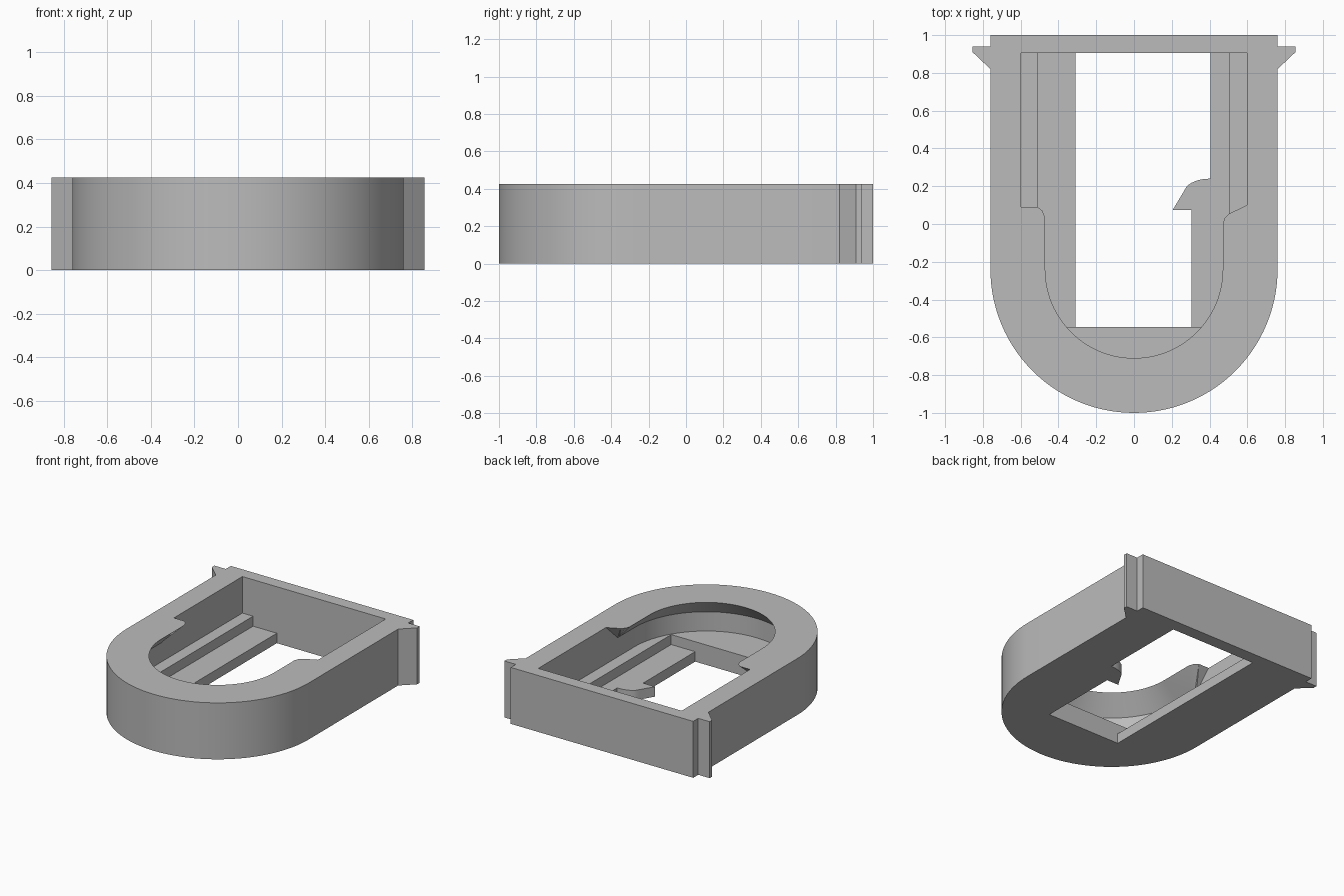
import bpy
import bmesh
from math import pi, cos, sin

if "Cube" in bpy.data.objects:
    bpy.data.objects.remove(bpy.data.objects["Cube"], do_unlink=True)

HEIGHT = 0.425
ARC_Y = -0.24      # centre of the rounded front
BACK = 0.905       # inner face of the back wall
WIDE = 0.597       # half width of the undercut groove
SEGMENTS = 56

grey = bpy.data.materials.new("grey_plastic")
grey.use_nodes = True
colour = (0.5, 0.5, 0.5, 1)
grey.diffuse_color = colour
grey.node_tree.nodes["Principled BSDF"].inputs["Base Color"].default_value = colour


def front_arc(radius):
    """Half circle from the -x side round the front to the +x side."""
    return [(-radius * cos(pi * i / SEGMENTS), ARC_Y - radius * sin(pi * i / SEGMENTS))
            for i in range(SEGMENTS + 1)]


def loft(name, rings):
    """Closed solid through (z, outline) rings of equal length."""
    bm = bmesh.new()
    loops = [[bm.verts.new((x, y, z)) for x, y in outline] for z, outline in rings]
    n = len(loops[0])
    bm.faces.new(loops[0][::-1])
    bm.faces.new(loops[-1])
    for low, high in zip(loops, loops[1:]):
        for i in range(n):
            j = (i + 1) % n
            bm.faces.new((low[i], low[j], high[j], high[i]))
    if len(rings) > 2:
        bmesh.ops.triangulate(bm, faces=bm.faces[:])
    bmesh.ops.recalc_face_normals(bm, faces=bm.faces[:])
    mesh = bpy.data.meshes.new(name)
    bm.to_mesh(mesh)
    bm.free()
    mesh.materials.append(grey)
    obj = bpy.data.objects.new(name, mesh)
    bpy.context.collection.objects.link(obj)
    return obj


def cut(target, cutter):
    bpy.context.view_layer.objects.active = target
    mod = target.modifiers.new("cut", 'BOOLEAN')
    mod.operation = 'DIFFERENCE'
    mod.solver = 'EXACT'
    mod.object = cutter
    bpy.ops.object.modifier_apply(modifier=mod.name)
    bpy.data.objects.remove(cutter, do_unlink=True)


# Outer body: rounded front, square back, a barbed fin on each side
fin = [(0.76, 0.82), (0.855, 0.91), (0.855, 0.94), (0.76, 0.94), (0.76, 1.0)]
outline = front_arc(0.76) + fin + [(-x, y) for x, y in reversed(fin)]
body = loft("slotted_housing", [(0, outline), (HEIGHT, outline)])

# Groove with a sloped overhanging lip; the lip ends short of the back pocket
slot_left = [(-WIDE, BACK), (-WIDE, 0.09), (-0.51, 0.09), (-0.485, 0.07), (-0.47, 0.03)]
slot_right = [(0.47, 0.0), (0.48, 0.03), (0.505, 0.055), (WIDE, 0.1), (WIDE, BACK)]
slot = slot_left + front_arc(0.47) + slot_right
steps = [-0.04, -0.06, -0.08, -0.1]
groove = ([(-WIDE, BACK)] + [(-WIDE, y) for y in steps] + front_arc(WIDE)
          + [(WIDE, y) for y in reversed(steps)] + [(WIDE, BACK)])
cut(body, loft("groove_cutter", [(0.15, groove), (0.295, groove),
                                 (HEIGHT, slot), (HEIGHT + 0.1, slot)]))

# Shallow channel below the groove, leaving a rail along each side
channel = [(-0.508, BACK), (-0.508, -0.545), (0.505, -0.545), (0.505, BACK)]
cut(body, loft("channel_cutter", [(0.075, channel), (0.2, channel)]))

# Floor opening with a small curved hook on the left side
hook = [(0.305, 0.075), (0.205, 0.075), (0.265, 0.175)]
hook += [(0.4 - 0.135 * cos(a), 0.165 + 0.075 * sin(a))
         for a in (pi * i / 16 for i in range(2, 9))]
opening = [(-0.31, BACK), (-0.31, -0.545), (0.305, -0.545)] + hook + [(0.405, 0.24), (0.405, BACK)]
cut(body, loft("opening_cutter", [(-0.1, opening), (0.12, opening)]))

# Smooth the curved walls, keep the edges crisp
bpy.ops.object.select_all(action='DESELECT')
body.select_set(True)
bpy.context.view_layer.objects.active = body
bpy.ops.object.shade_smooth_by_angle(angle=pi / 7)
